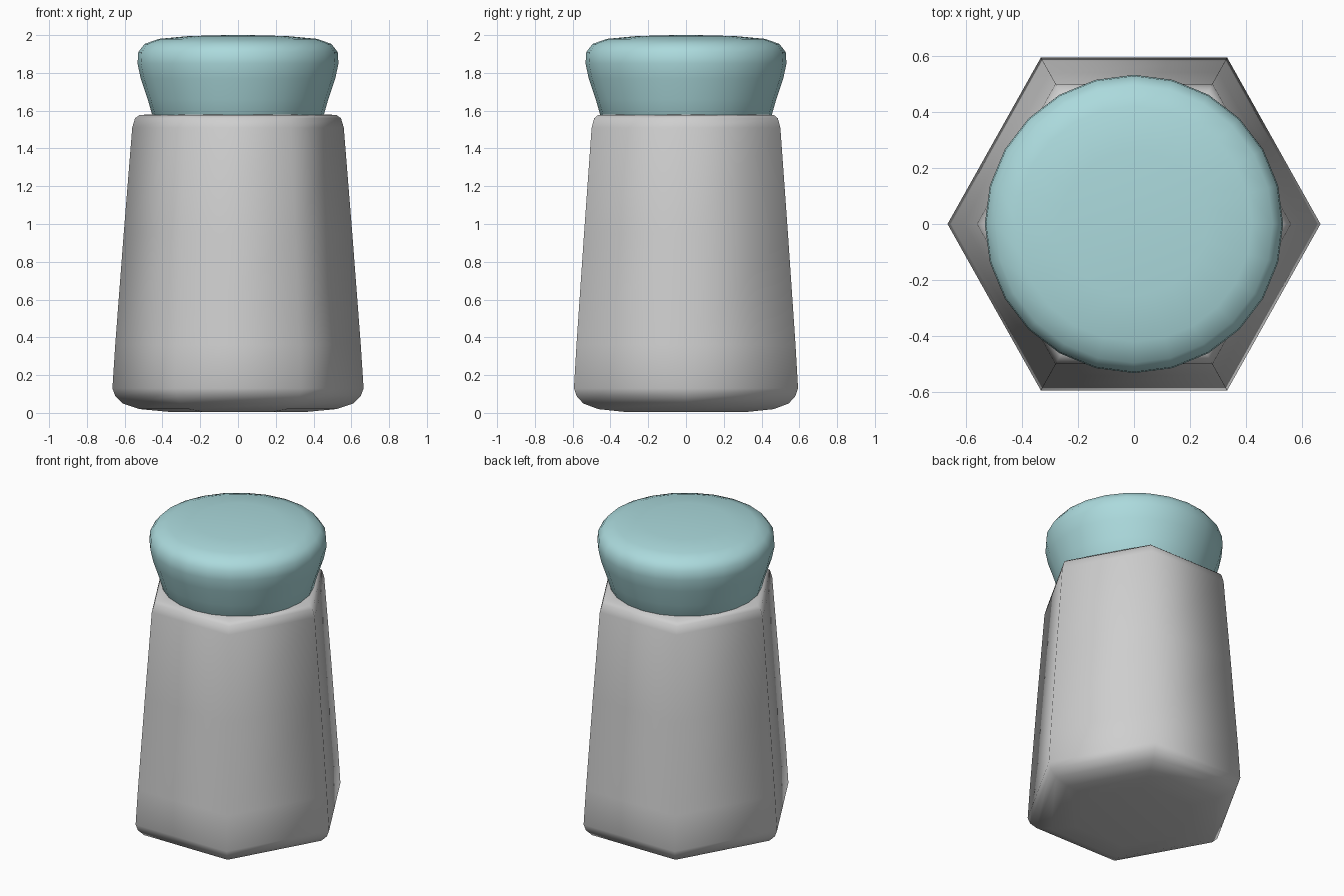
import bpy, bmesh, math

cube = bpy.data.objects.get("Cube")
if cube:
    bpy.data.objects.remove(cube, do_unlink=True)


def make_material(name, rgb):
    mat = bpy.data.materials.new(name)
    mat.use_nodes = True
    mat.diffuse_color = (*rgb, 1)
    bsdf = mat.node_tree.nodes["Principled BSDF"]
    bsdf.inputs["Base Color"].default_value = (*rgb, 1)
    bsdf.inputs["Roughness"].default_value = 0.8
    return mat


def lathe(name, profile, sides, mat, y_scale=1.0, angle=70):
    """Stack rings of (radius, height), bridge them and cap both ends."""
    bm = bmesh.new()
    rings = []
    for r, z in profile:
        ring = []
        for i in range(sides):
            a = math.tau * i / sides
            ring.append(bm.verts.new((r * math.cos(a), r * math.sin(a) * y_scale, z)))
        rings.append(ring)
    for low, high in zip(rings, rings[1:]):
        for i in range(sides):
            j = (i + 1) % sides
            bm.faces.new((low[i], low[j], high[j], high[i]))
    bm.faces.new(rings[0][::-1])
    bm.faces.new(rings[-1])
    bmesh.ops.recalc_face_normals(bm, faces=bm.faces)
    mesh = bpy.data.meshes.new(name)
    bm.to_mesh(mesh)
    bm.free()
    mesh.materials.append(mat)
    obj = bpy.data.objects.new(name, mesh)
    bpy.context.collection.objects.link(obj)
    bpy.ops.object.select_all(action="DESELECT")
    obj.select_set(True)
    bpy.context.view_layer.objects.active = obj
    bpy.ops.object.shade_smooth_by_angle(angle=math.radians(angle))
    return obj


grey = make_material("light grey", (0.62, 0.62, 0.62))
teal = make_material("pale teal", (0.41, 0.70, 0.72))

# Six-sided tapering body with a rounded foot and a narrow shoulder
lathe("jar_body",
      [(0.36, 0.005), (0.52, 0.02), (0.61, 0.05), (0.65, 0.09), (0.665, 0.13),
       (0.65, 0.36), (0.605, 0.95), (0.56, 1.51), (0.545, 1.56), (0.52, 1.578),
       (0.40, 1.58)],
      6, grey, y_scale=1.03)

# Round flared cap with a softly domed top
lathe("jar_cap",
      [(0.43, 1.54), (0.455, 1.58), (0.478, 1.66), (0.515, 1.77), (0.532, 1.85),
       (0.528, 1.91), (0.495, 1.953), (0.42, 1.98), (0.26, 1.995), (0.06, 2.0)],
      24, teal)
